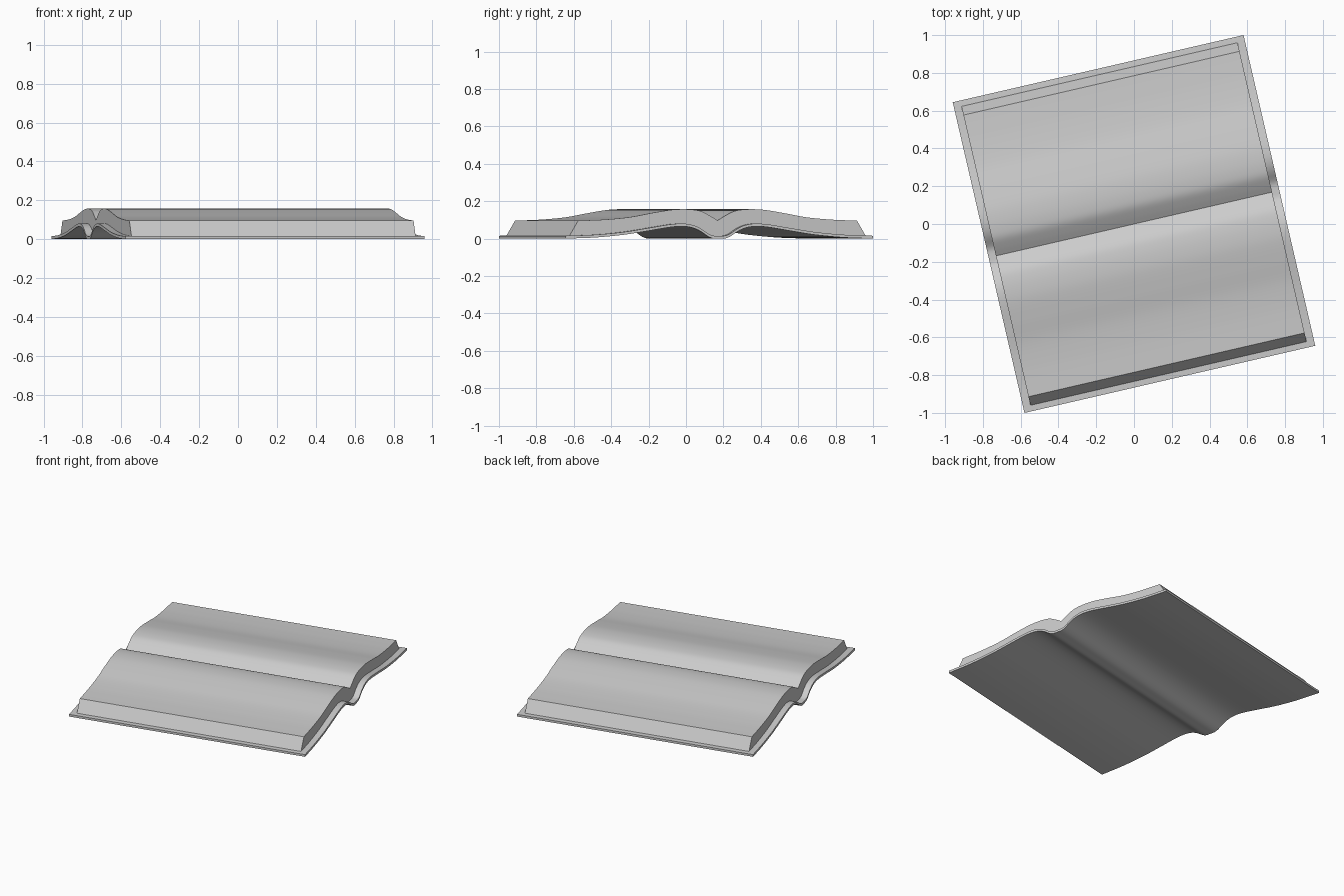
import bpy, bmesh, math

if "Cube" in bpy.data.objects:
    bpy.data.objects.remove(bpy.data.objects["Cube"])

# Half profiles measured outward from the spine: (distance, height)
COVER_TOP = [(0, .015), (.035, .016), (.06, .026), (.1, .053), (.14, .071), (.19, .08),
             (.26, .077), (.38, .058), (.52, .036), (.68, .021), (.844, .015)]
PAGE_TOP = [(0, .097), (.04, .121), (.09, .146), (.14, .155), (.2, .157), (.26, .153),
            (.36, .137), (.48, .115), (.6, .103), (.7, .098), (.765, .096)]
COVER_HALF, COVER_LEN, THICK = .844, .79, .015
PAGE_TOP_HALF, PAGE_BOTTOM_HALF, PAGE_LEN = .765, .812, .75
ANGLE = math.radians(13)


def height(profile, v):
    """Smooth interpolation through the profile, mirrored about the spine."""
    v = min(abs(v), profile[-1][0])
    n = len(profile)

    def slope(i):
        a, b = profile[max(i - 1, 0)], profile[min(i + 1, n - 1)]
        return (b[1] - a[1]) / (b[0] - a[0])
    i = next(k for k in range(n - 1) if v <= profile[k + 1][0])
    (x0, z0), (x1, z1) = profile[i], profile[i + 1]
    h = x1 - x0
    t = (v - x0) / h
    return ((2*t**3 - 3*t**2 + 1) * z0 + (t**3 - 2*t**2 + t) * h * slope(i)
            + (3*t**2 - 2*t**3) * z1 + (t**3 - t**2) * h * slope(i + 1))


def slab(name, top, bottom, half_len):
    """Solid between two matching outlines, swept along the spine."""
    bm = bmesh.new()
    ring = []
    for t, b in zip(top, bottom):
        ring.append([bm.verts.new((u, p[0], p[1])) for p, u in
                     ((t, -half_len), (t, half_len), (b, half_len), (b, -half_len))])
    for r, s in zip(ring, ring[1:]):
        for k in range(4):
            bm.faces.new((r[k], r[(k + 1) % 4], s[(k + 1) % 4], s[k]))
    bm.faces.new(ring[0])
    bm.faces.new(ring[-1])
    bmesh.ops.recalc_face_normals(bm, faces=bm.faces)
    me = bpy.data.meshes.new(name)
    bm.to_mesh(me)
    bm.free()
    ob = bpy.data.objects.new(name, me)
    bpy.context.collection.objects.link(ob)
    ob.rotation_euler.z = ANGLE
    bpy.ops.object.select_all(action='DESELECT')
    ob.select_set(True)
    bpy.context.view_layer.objects.active = ob
    bpy.ops.object.shade_smooth_by_angle(angle=math.radians(30))
    return ob


N = 60
steps = [k / N for k in range(-N, N + 1)]

# Cover: thin sheet arching up either side of the spine
cover_top = [(s * COVER_HALF, height(COVER_TOP, s * COVER_HALF)) for s in steps]
cover_bottom = [(v, max(0, z - THICK)) for v, z in cover_top]
slab("cover", cover_top, cover_bottom, COVER_LEN)

# Page block: rests on the cover, sloping fore-edges and a centre crease
page_top = [(s * PAGE_TOP_HALF, height(PAGE_TOP, s * PAGE_TOP_HALF)) for s in steps]
page_bottom = [(s * PAGE_BOTTOM_HALF, height(COVER_TOP, s * PAGE_BOTTOM_HALF)) for s in steps]
slab("pages", page_top, page_bottom, PAGE_LEN)
